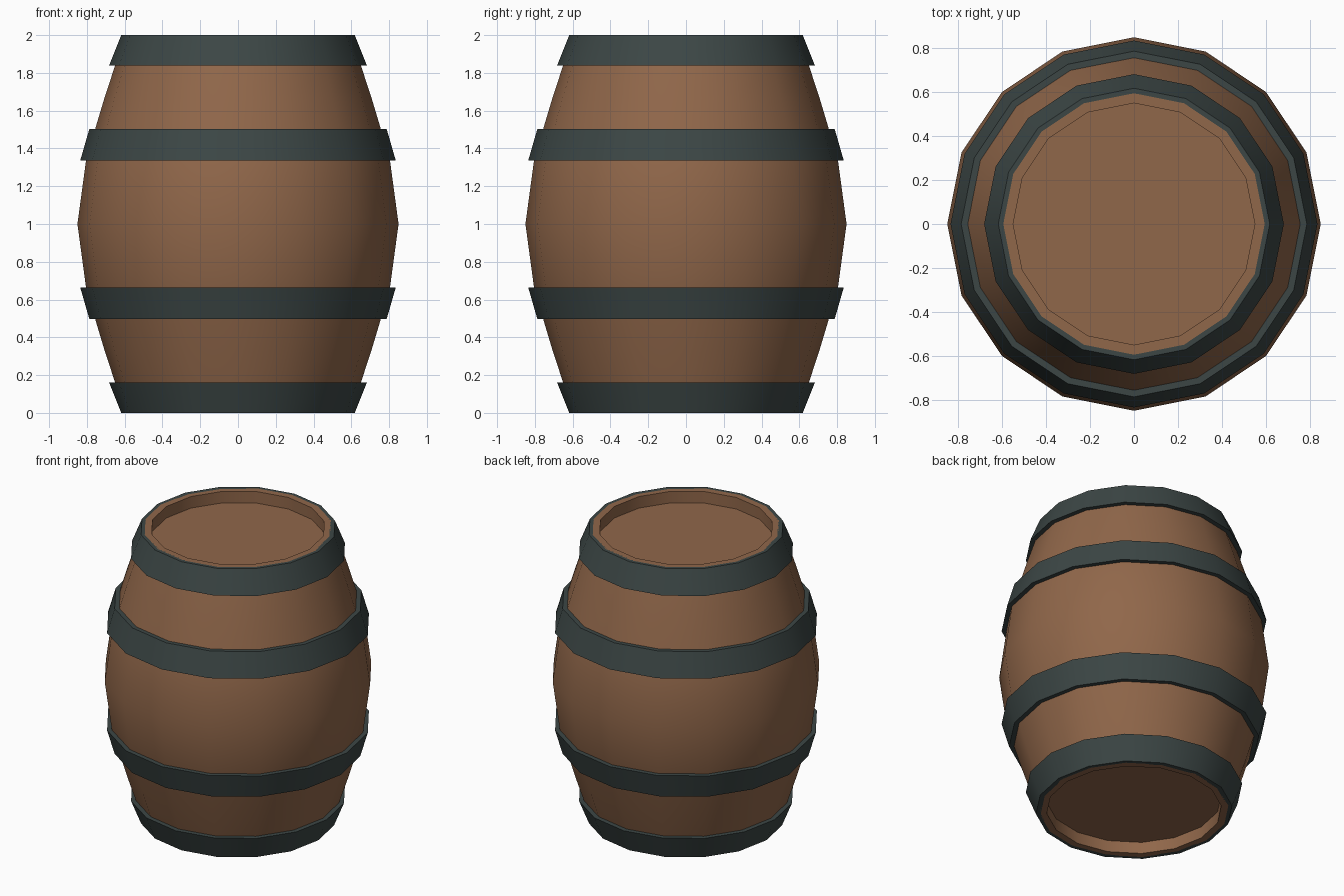
import bpy, math

if "Cube" in bpy.data.objects:
    bpy.data.objects.remove(bpy.data.objects["Cube"])

SIDES = 16


def material(name, color):
    m = bpy.data.materials.new(name)
    m.diffuse_color = (*color, 1)
    m.use_nodes = True
    m.node_tree.nodes["Principled BSDF"].inputs["Base Color"].default_value = m.diffuse_color
    return m


def lathe(name, profile, mat, loop=False):
    """Revolve an (r, z) profile, listed bottom to top on the outside; r = 0 becomes a pole."""
    verts, rings, faces = [], [], []
    for r, z in profile:
        n = 1 if r == 0 else SIDES
        rings.append([len(verts) + i % n for i in range(SIDES)])
        for i in range(n):
            a = 2 * math.pi * i / SIDES
            verts.append((r * math.cos(a), r * math.sin(a), z))
    pairs = list(zip(rings, rings[1:] + rings[:1]))
    for lo, hi in pairs if loop else pairs[:-1]:
        for i in range(SIDES):
            j = (i + 1) % SIDES
            faces.append(list(dict.fromkeys((lo[i], lo[j], hi[j], hi[i]))))
    mesh = bpy.data.meshes.new(name)
    mesh.from_pydata(verts, [], faces)
    mesh.materials.append(mat)
    obj = bpy.data.objects.new(name, mesh)
    bpy.context.collection.objects.link(obj)
    bpy.ops.object.select_all(action='DESELECT')
    obj.select_set(True)
    bpy.context.view_layer.objects.active = obj
    bpy.ops.object.shade_smooth_by_angle(angle=math.radians(30))
    return obj


wood = material("wood", (0.28, 0.135, 0.068))
iron = material("iron", (0.045, 0.062, 0.06))

# Bulging wooden body with a recessed lid at each end
upper = [(0.805, 1.333), (0.757, 1.5), (0.707, 1.667), (0.652, 1.835),
         (0.595, 2.0), (0.55, 2.0), (0.55, 1.92), (0, 1.92)]
lower = [(r, 2 - z) for r, z in reversed(upper)]
lathe("barrel_body", lower + [(0.85, 1.0)] + upper, wood)

# Iron hoops: (narrow radius, narrow z, wide radius, wide z), mirrored about the middle
hoops = {"end": (0.618, 2.0, 0.682, 1.84), "middle": (0.787, 1.503, 0.835, 1.337)}
for kind, (r_n, z_n, r_w, z_w) in hoops.items():
    t = 0.03
    section = [(r_w - t - 0.01, z_w), (r_w, z_w), (r_n, z_n), (r_n - t, z_n)]
    lathe("upper_" + kind + "_hoop", section, iron, loop=True)
    mirrored = [(r, 2 - z) for r, z in reversed(section)]
    lathe("lower_" + kind + "_hoop", mirrored, iron, loop=True)
